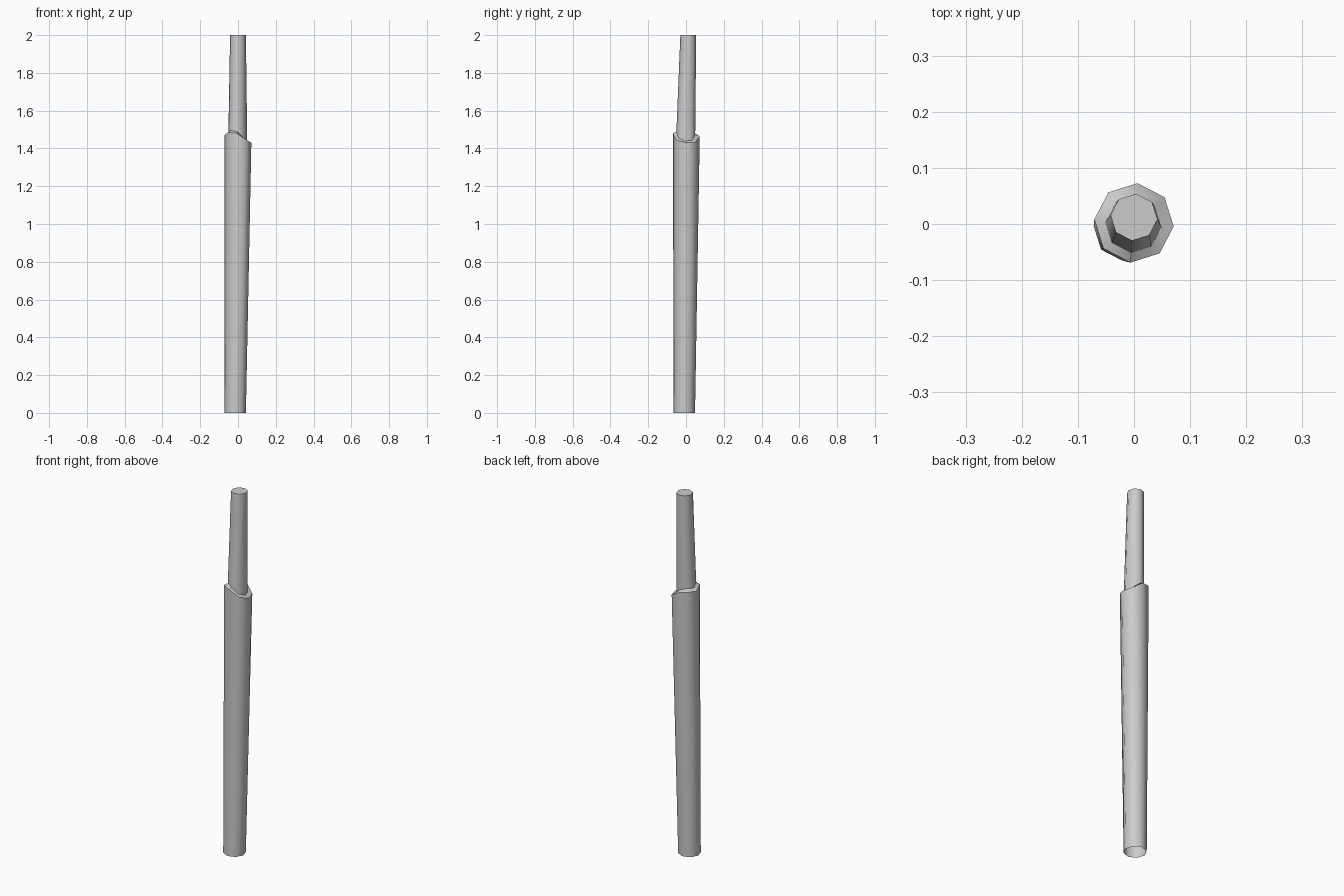
import bpy, bmesh, math

if "Cube" in bpy.data.objects:
    bpy.data.objects.remove(bpy.data.objects["Cube"])

SIDES = 8
# jagged height of the collar rim, counter-clockwise from +x
RIM = [1.43, 1.432, 1.465, 1.475, 1.47, 1.485, 1.48, 1.445]


def ring(bm, cx, cy, r, heights):
    pts = []
    for i in range(SIDES):
        a = math.radians(-5 + i * 360 / SIDES)
        pts.append(bm.verts.new((cx + r * math.cos(a), cy + r * math.sin(a), heights[i])))
    return pts


bm = bmesh.new()
# leaning lower shaft, collar lip, thinner tapered upper shaft
rings = [
    ring(bm, -0.015, -0.009, 0.057, [0] * SIDES),
    ring(bm, 0.0, 0.002, 0.071, RIM),
    ring(bm, -0.001, -0.001, 0.05, [z + 0.01 for z in RIM]),
    ring(bm, 0.0, 0.012, 0.042, [2.0] * SIDES),
]
for low, high in zip(rings, rings[1:]):
    for i in range(SIDES):
        j = (i + 1) % SIDES
        bm.faces.new((low[i], low[j], high[j], high[i]))
# closed top, open foot
bm.faces.new(rings[-1])

mesh = bpy.data.meshes.new("wooden_post")
bm.to_mesh(mesh)
bm.free()
post = bpy.data.objects.new("wooden_post", mesh)
bpy.context.collection.objects.link(post)

bpy.context.view_layer.objects.active = post
post.select_set(True)
bpy.ops.object.shade_smooth_by_angle(angle=math.radians(50))
